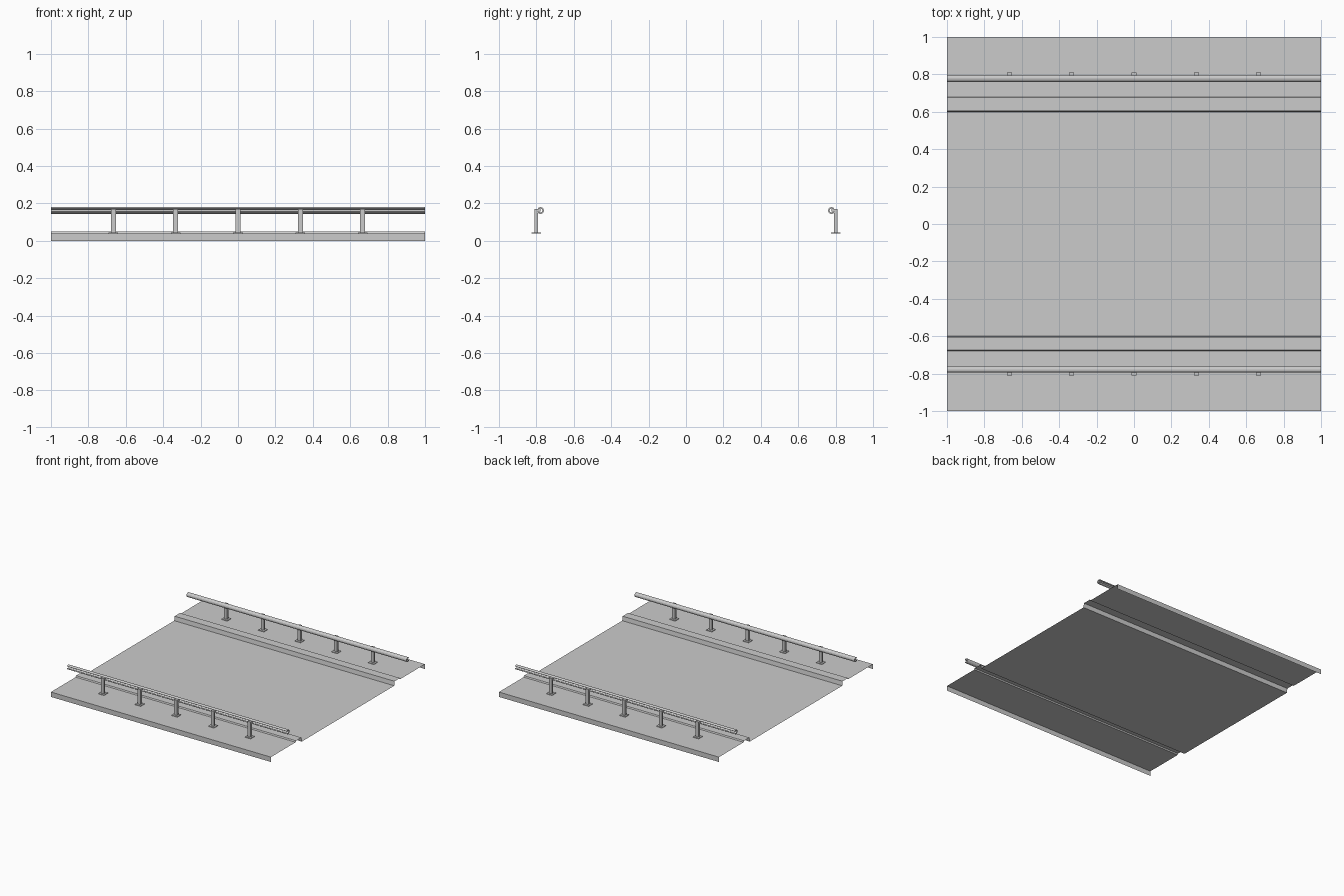
import bpy
import bmesh
import math

if "Cube" in bpy.data.objects:
    bpy.data.objects.remove(bpy.data.objects["Cube"])


def finish(name, bm, closed=True):
    if closed:
        bmesh.ops.recalc_face_normals(bm, faces=bm.faces)
    mesh = bpy.data.meshes.new(name)
    bm.to_mesh(mesh)
    bm.free()
    obj = bpy.data.objects.new(name, mesh)
    bpy.context.collection.objects.link(obj)
    return obj


def extrude_x(name, profile, x0, x1, closed):
    """Sweep a (y, z) profile along x; closed profiles get end caps."""
    bm = bmesh.new()
    a = [bm.verts.new((x0, y, z)) for y, z in profile]
    b = [bm.verts.new((x1, y, z)) for y, z in profile]
    n = len(profile)
    for i in range(n if closed else n - 1):
        j = (i + 1) % n
        bm.faces.new((a[i], b[i], b[j], a[j]))
    if closed:
        bm.faces.new(a)
        bm.faces.new(b)
    return finish(name, bm, closed)


def box(name, x, y, z, w, d, h):
    """Box centred on x, y with its underside at z."""
    p = [(y - d / 2, z), (y + d / 2, z), (y + d / 2, z + h), (y - d / 2, z + h)]
    return extrude_x(name, p, x - w / 2, x + w / 2, True)


WALK, KERB, ROAD = 0.04, 0.05, 0.015
RAIL_Y, RAIL_Z = 0.778, 0.162
POST_Y = 0.80

# Deck: open sheet with skirts, pavements, raised kerbs and sunken roadway
half = [(-1, 0), (-1, WALK), (-0.68, WALK), (-0.675, KERB), (-0.605, KERB), (-0.6, ROAD)]
deck = half + [(-y, z) for y, z in reversed(half)]
extrude_x("bridge_deck", deck, -1, 1, False)

# Rail section: slotted tube, open towards the posts
outer_r, inner_r, gap, steps = 0.0185, 0.010, math.radians(35), 10
angles = [gap + (2 * math.pi - 2 * gap) * i / steps for i in range(steps + 1)]
section = [(outer_r * math.cos(t), outer_r * math.sin(t)) for t in angles]
section += [(inner_r * math.cos(t), inner_r * math.sin(t)) for t in reversed(angles)]

for side, label in ((-1, "front"), (1, "back")):
    # Handrail
    prof = [(side * (RAIL_Y + u), RAIL_Z + v) for u, v in section]
    extrude_x(f"{label}_handrail", prof, -1, 1, True)

    for i in range(5):
        x = (i - 2) / 3
        # Base plate
        box(f"{label}_base_plate_{i}", x, side * POST_Y, WALK, 0.052, 0.05, 0.005)
        # Post with bracket reaching into the rail slot
        hook = [(0.81, WALK), (0.81, 0.170), (0.778, 0.170),
                (0.778, 0.156), (0.792, 0.156), (0.792, WALK)]
        extrude_x(f"{label}_post_{i}", [(side * y, z) for y, z in hook],
                  x - 0.0135, x + 0.0135, True)
